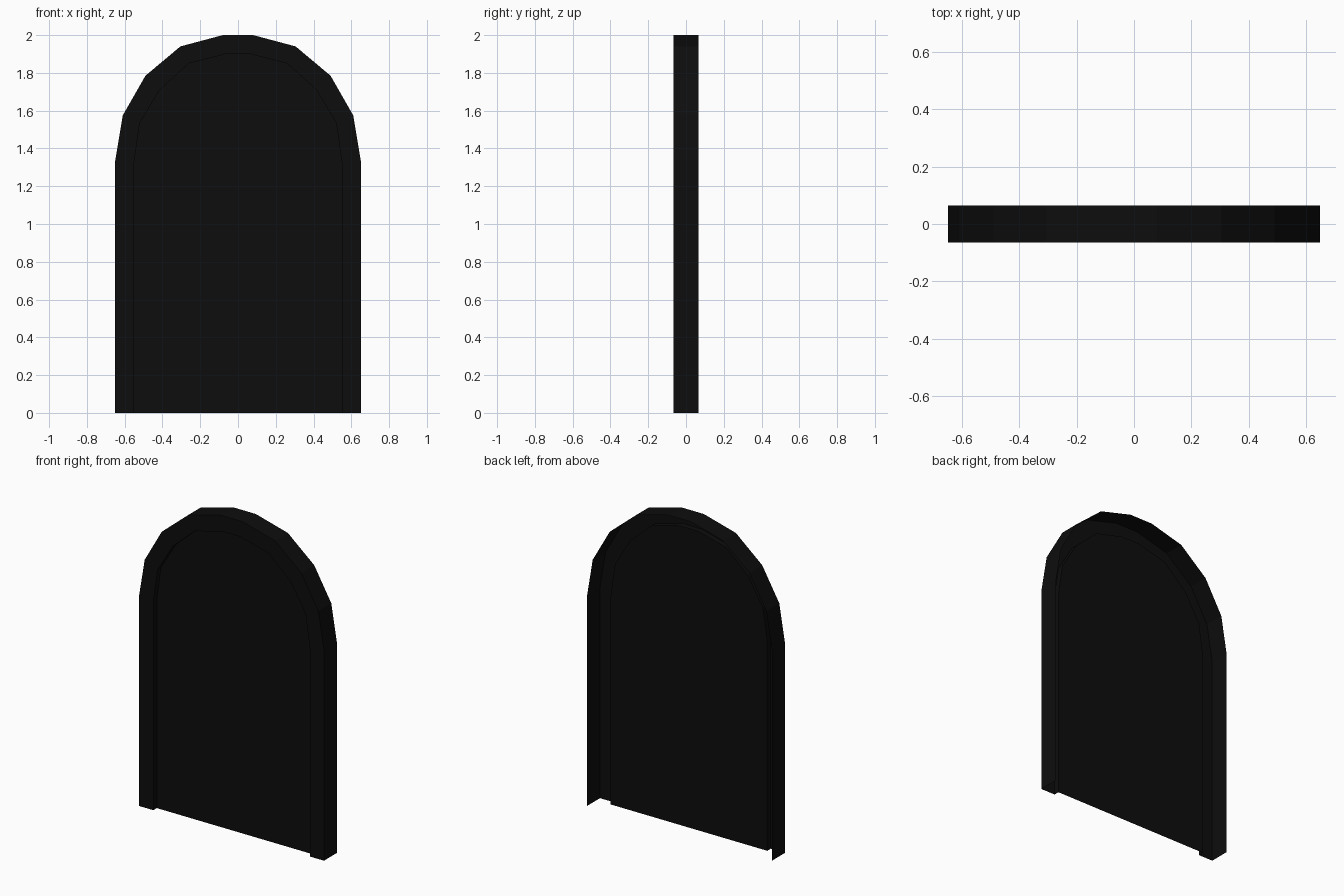
import bpy
import bmesh

cube = bpy.data.objects.get("Cube")
if cube:
    bpy.data.objects.remove(cube, do_unlink=True)

# One near-black colour for everything
BLACK = (0.004, 0.004, 0.004, 1.0)
black = bpy.data.materials.new("soft_black")
black.use_nodes = True
black.diffuse_color = BLACK
black.node_tree.nodes["Principled BSDF"].inputs["Base Color"].default_value = BLACK

FRONT, RECESS, BACK = -0.065, -0.03, 0.065

# Half outlines (x, z) of the arch, from the foot up to the crown
OUTER = [(0.65, 0), (0.65, 1.335), (0.61, 1.575), (0.49, 1.785), (0.305, 1.94), (0.08, 2.0)]
INNER = [(0.55, 0), (0.55, 1.325), (0.52, 1.535), (0.415, 1.71), (0.26, 1.85), (0.065, 1.9)]


def arch(half, y):
    """Mirror a half outline into a full arch at depth y."""
    full = half + [(-x, z) for x, z in reversed(half)]
    return [(x, y, z) for x, z in full]


def build(name, loops, fill=False):
    """Skin neighbouring arches with strips, or fill a single one."""
    bm = bmesh.new()
    rows = [[bm.verts.new(p) for p in loop] for loop in loops]
    for a, b in zip(rows, rows[1:]):
        for i in range(len(a) - 1):
            bm.faces.new((a[i], a[i + 1], b[i + 1], b[i]))
    if fill:
        bm.faces.new(rows[0])
    mesh = bpy.data.meshes.new(name)
    bm.to_mesh(mesh)
    bm.free()
    mesh.materials.append(black)
    obj = bpy.data.objects.new(name, mesh)
    bpy.context.collection.objects.link(obj)
    return obj


# Frame: outer wall, front rim and inner step, open at the back and foot
build("arch_frame", [arch(OUTER, BACK), arch(OUTER, FRONT),
                     arch(INNER, FRONT), arch(INNER, RECESS)])

# Recessed panel filling the arch
build("arch_panel", [arch(INNER, RECESS)], fill=True)
